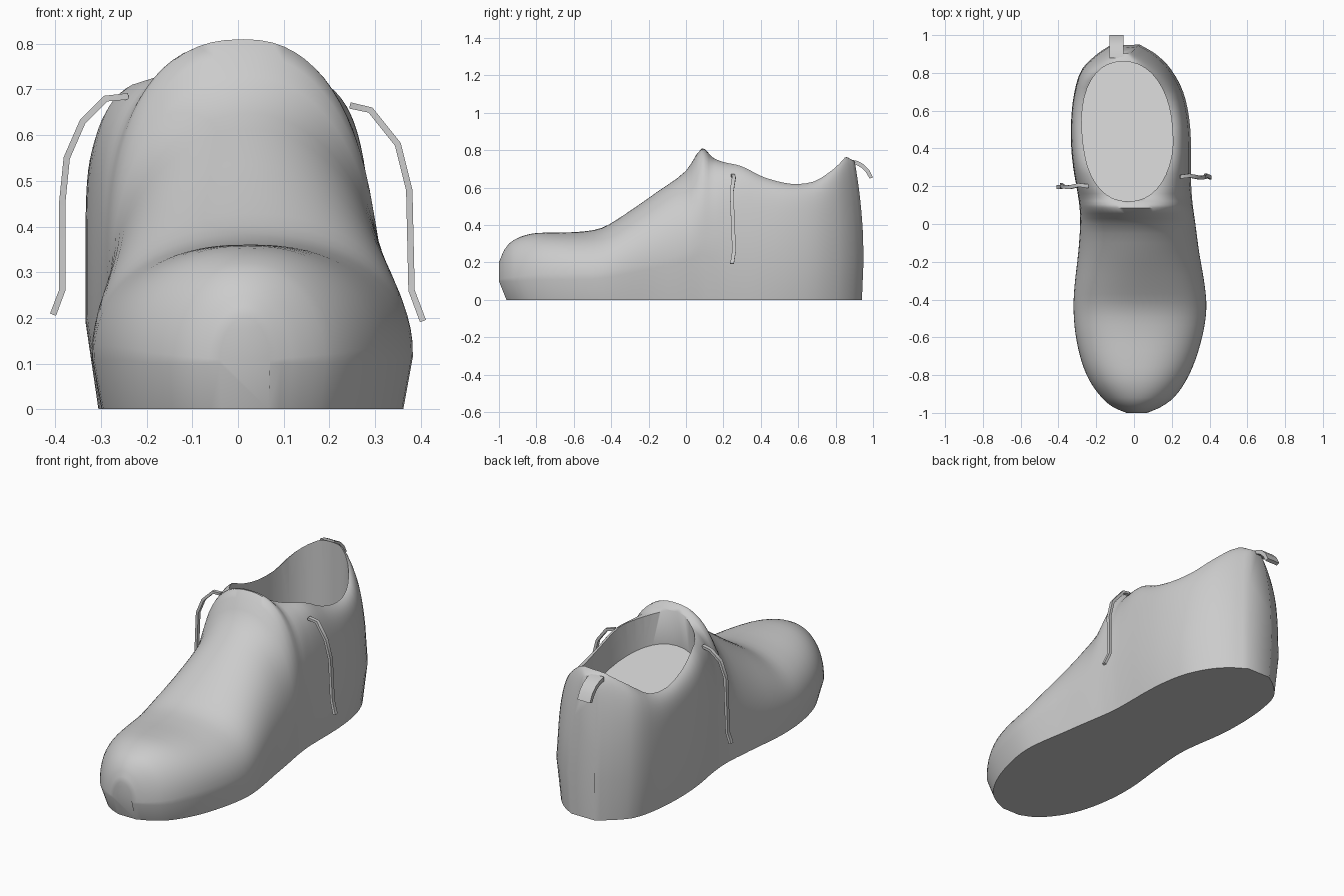
import bpy, bmesh, math
from mathutils import Vector

if "Cube" in bpy.data.objects:
    bpy.data.objects.remove(bpy.data.objects["Cube"], do_unlink=True)

# One plain grey for the whole shoe
grey = bpy.data.materials.new("plain grey")
grey.use_nodes = True
grey.diffuse_color = (0.6, 0.6, 0.6, 1)
grey.node_tree.nodes["Principled BSDF"].inputs["Base Color"].default_value = (0.6, 0.6, 0.6, 1)


def make_object(name, bm):
    bmesh.ops.recalc_face_normals(bm, faces=bm.faces)
    mesh = bpy.data.meshes.new(name)
    bm.to_mesh(mesh)
    bm.free()
    mesh.materials.append(grey)
    obj = bpy.data.objects.new(name, mesh)
    bpy.context.collection.objects.link(obj)
    return obj


def select(obj):
    bpy.ops.object.select_all(action='DESELECT')
    obj.select_set(True)
    bpy.context.view_layer.objects.active = obj


def smooth(obj, angle):
    select(obj)
    bpy.ops.object.shade_smooth_by_angle(angle=math.radians(angle))


def loft(name, loops):
    """Skin closed loops of equal length and cap both ends."""
    bm = bmesh.new()
    rings = [[bm.verts.new(p) for p in loop] for loop in loops]
    count = len(rings[0])
    for a, b in zip(rings, rings[1:]):
        for i in range(count):
            j = (i + 1) % count
            bm.faces.new((a[i], a[j], b[j], b[i]))
    bm.faces.new(rings[0])
    bm.faces.new(rings[-1])
    return make_object(name, bm)


# Body stations, toe to heel: y, right edge, left edge, top height, squareness
STATIONS = [
    (-1.0, -.04, .07, .20, 2),
    (-.97, -.11, .14, .27, 2),
    (-.92, -.17, .21, .32, 2.1),
    (-.83, -.235, .275, .353, 2.2),
    (-.72, -.28, .325, .36, 2.3),
    (-.58, -.31, .365, .363, 2.3),
    (-.45, -.32, .383, .385, 2.2),
    (-.33, -.315, .375, .455, 2.1),
    (-.15, -.295, .345, .58, 2),
    (0, -.285, .325, .69, 2.1),
    (.085, -.288, .313, .81, 2.45),
    (.14, -.295, .307, .765, 3),
    (.2, -.305, .303, .745, 4),
    (.3, -.322, .302, .73, 5),
    (.42, -.333, .302, .67, 6),
    (.56, -.332, .292, .63, 7),
    (.7, -.315, .26, .645, 6),
    (.82, -.275, .195, .715, 5),
    (.9, -.195, .115, .765, 4),
    (.95, -.12, .03, .74, 4),
]


def slope(i, k):
    a, b = STATIONS[max(i - 1, 0)], STATIONS[min(i + 1, len(STATIONS) - 1)]
    return (b[k] - a[k]) / (b[0] - a[0])


def blend(i, t):
    """Smooth curve through the stations."""
    a, b = STATIONS[i], STATIONS[i + 1]
    span = b[0] - a[0]
    out = [a[0] + span * t]
    for k in range(1, 5):
        out.append(a[k] * (1 + 2 * t) * (1 - t) ** 2 + b[k] * t * t * (3 - 2 * t)
                   + span * (slope(i, k) * t * (1 - t) ** 2 - slope(i + 1, k) * t * t * (1 - t)))
    return out


def section(y, right, left, top, n, steps=36):
    centre, half = (left + right) / 2, (left - right) / 2
    waist = max(.1, .3 * top)
    heel = min(1, max(0, (y - .5) / .4))
    ankle = min(1, max(0, (y + .1) / .3))
    base = half * (.94 - .03 * ankle)
    base_y = y * (.96 if y < 0 else .99)
    pts = [(centre + base, base_y, 0)]
    for s in range(steps + 1):
        c, d = math.cos(math.pi * s / steps), abs(math.sin(math.pi * s / steps))
        x = centre + half * math.copysign(abs(c) ** (2 / n), c)
        z = waist + (top - waist) * d ** (2 / n)
        # The outer ankle wall leans in, and the heel leans forward
        x -= .07 * ankle * max(0, z - .25) * max(0, c) ** .5
        pts.append((x, y - .05 * heel * (max(0, z - .2) / .55) ** 2, z))
    pts.append((centre - base, base_y, 0))
    return pts


# Shoe body
loops = [section(*blend(i, t / 3)) for i in range(len(STATIONS) - 1) for t in range(3)]
loops.append(section(*STATIONS[-1]))
body = loft("shoe_body", loops)


# Ankle opening, cut down to an insole that falls toward the heel
def opening(z, fall):
    ring = []
    for s in range(40):
        a = math.tau * s / 40
        c, d = math.cos(a), math.sin(a)
        y = .49 + .37 * math.copysign(abs(d) ** .9, d)
        x = -.03 + .24 * math.copysign(abs(c) ** .9, c) - .06 * max(0, y - .4)
        ring.append((x, y, z - fall * (y - .12)))
    return ring


cutter = loft("opening_cutter", [opening(.6, .38), opening(1, 0)])
cutter.hide_render = True
select(body)
cut = body.modifiers.new("opening", 'BOOLEAN')
cut.operation = 'DIFFERENCE'
cut.solver = 'EXACT'
cut.object = cutter
bpy.ops.object.modifier_apply(modifier=cut.name)
bpy.data.objects.remove(cutter, do_unlink=True)
smooth(body, 55)


# Loose lace ends hanging on each side
def lace(name, y, path):
    loops = []
    for i, (x, z) in enumerate(path):
        a, b = path[max(i - 1, 0)], path[min(i + 1, len(path) - 1)]
        side = Vector((b[1] - a[1], 0, a[0] - b[0])).normalized() * .007
        depth = Vector((0, .01, 0))
        p = Vector((x, y + .007 * math.sin(i * 2), z))
        loops.append([p + side + depth, p - side + depth, p - side - depth, p + side - depth])
    smooth(loft(name, loops), 40)


lace("right_lace", .2, [(-.24, .685), (-.29, .68), (-.34, .63), (-.375, .55),
                        (-.385, .45), (-.385, .26), (-.405, .207)])
lace("left_lace", .25, [(.245, .665), (.29, .655), (.35, .58), (.375, .48),
                        (.38, .26), (.405, .193)])

# Curved pull tab at the heel
outer = [(.88, .75), (.915, .743), (.95, .725), (.98, .695), (1.0, .655)]
inner = [(.982, .648), (.962, .682), (.94, .705), (.91, .722), (.88, .728)]
tab = loft("heel_tab", [[(x, y, z) for y, z in outer + inner] for x in (-.13, -.055)])
smooth(tab, 40)
